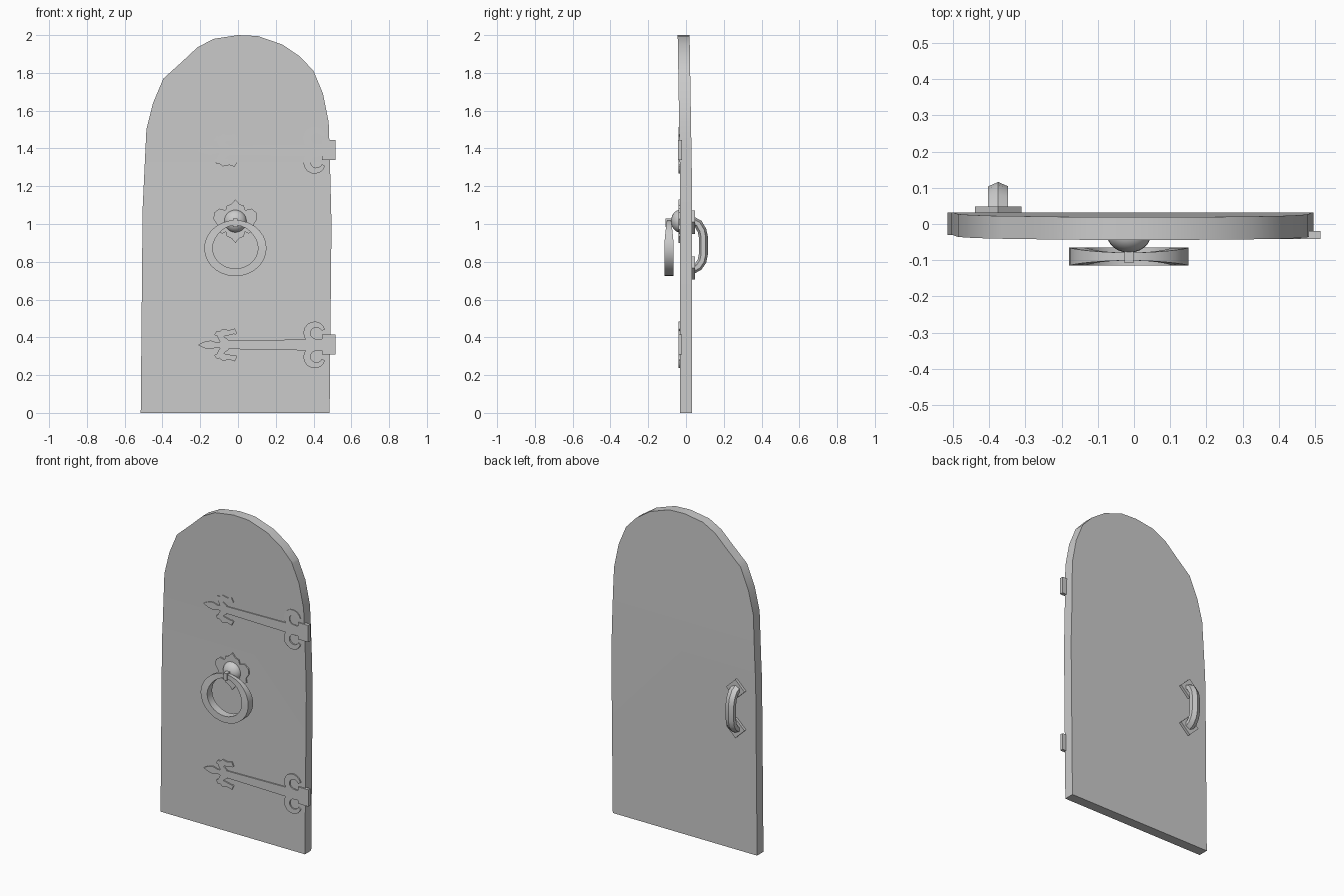
import bpy, bmesh, math
from mathutils import Vector

cube = bpy.data.objects.get("Cube")
if cube:
    bpy.data.objects.remove(cube, do_unlink=True)

grey = bpy.data.materials.new("plain grey")
grey.use_nodes = True
GREY = (0.6, 0.6, 0.6, 1)
grey.diffuse_color = GREY
grey.node_tree.nodes["Principled BSDF"].inputs["Base Color"].default_value = GREY


def finish(bm, name, angle=30):
    bmesh.ops.recalc_face_normals(bm, faces=bm.faces)
    mesh = bpy.data.meshes.new(name)
    bm.to_mesh(mesh)
    bm.free()
    mesh.materials.append(grey)
    mesh.shade_smooth()
    mesh.set_sharp_from_angle(angle=math.radians(angle))
    obj = bpy.data.objects.new(name, mesh)
    bpy.context.collection.objects.link(obj)
    return obj


def add_plate(bm, outline, y0, y1):
    """Extrude an x-z outline from y0 to y1."""
    face = bm.faces.new([bm.verts.new((x, y0, z)) for x, z in outline])
    ext = bmesh.ops.extrude_face_region(bm, geom=[face])["geom"]
    verts = [g for g in ext if isinstance(g, bmesh.types.BMVert)]
    bmesh.ops.translate(bm, verts=verts, vec=(0, y1 - y0, 0))


def add_sweep(bm, rings, closed=False):
    """Skin a list of equal rings of points."""
    loops = [[bm.verts.new(p) for p in ring] for ring in rings]
    n = len(loops[0])
    pairs = list(zip(loops, loops[1:]))
    if closed:
        pairs.append((loops[-1], loops[0]))
    else:
        bm.faces.new(loops[0])
        bm.faces.new(loops[-1])
    for a, b in pairs:
        for i in range(n):
            j = (i + 1) % n
            bm.faces.new((a[i], a[j], b[j], b[i]))


def add_band(bm, path, widths, y0, y1):
    """Flat curled band along an x-z path with a changing half width."""
    pts = [Vector(p) for p in path]
    rings = []
    for i, (p, w) in enumerate(zip(pts, widths)):
        d = (pts[min(i + 1, len(pts) - 1)] - pts[max(i - 1, 0)]).normalized()
        s = Vector((-d.y, d.x)) * w
        a, b = p + s, p - s
        rings.append([(a.x, y0, a.y), (b.x, y0, b.y), (b.x, y1, b.y), (a.x, y1, a.y)])
    add_sweep(bm, rings)


def arc(cx, cz, r, start, end, steps):
    angles = [math.radians(start + (end - start) * i / steps) for i in range(steps + 1)]
    return [(cx + r * math.cos(a), cz + r * math.sin(a)) for a in angles]


# Door leaf: arched slab that leans slightly forward at the top
outline = [(-.515, 0), (-.505, 1.08), (-.485, 1.5), (-.45, 1.64), (-.395, 1.77),
           (-.295, 1.86), (-.215, 1.935), (-.13, 1.98), (0, 2), (.105, 1.995),
           (.235, 1.95), (.33, 1.885), (.4, 1.81), (.45, 1.69), (.48, 1.54),
           (.485, 1.4), (.495, 1), (.485, 0)]
bm = bmesh.new()
add_plate(bm, outline, -.031, .032)
for z in (1.2, 1.4, 1.6, 1.8):
    bmesh.ops.bisect_plane(bm, geom=bm.verts[:] + bm.edges[:] + bm.faces[:],
                           plane_co=(0, 0, z), plane_no=(0, 0, 1))
for v in bm.verts:
    v.co.y -= .013 * max(0, (v.co.z - 1.2) / .8)
finish(bm, "door_leaf")

# Strap hinges: tapered bar, leaf tip, mirrored curls and a wrapped end
for name, z0, front in (("lower_hinge", .36, -.039), ("upper_hinge", 1.39, -.041)):
    back = -.028
    bm = bmesh.new()
    add_band(bm, [(-.14, z0), (-.05, z0), (.46, z0)], [.01, .022, .031], front, back)
    add_band(bm, [(-.21, z0), (-.175, z0), (-.145, z0), (-.115, z0), (-.08, z0)],
             [.002, .018, .023, .014, .012], front, back)
    for s in (1, -1):
        # Leaf curls beside the tip
        curl = [(-.055, .015), (-.085, .03), (-.095, .05), (-.075, .066),
                (-.045, .065), (-.02, .072), (-.008, .058)]
        add_band(bm, [(x, z0 + s * z) for x, z in curl],
                 [.012, .017, .022, .02, .013, .015, .005], front, back)
        add_band(bm, [(-.09, z0 + s * .055), (-.112, z0 + s * .062), (-.122, z0 + s * .052)],
                 [.014, .011, .004], front, back)
        # Open scrolls beside the wrapped end
        scroll = arc(.41, .063, .045, 290, 20, 12)
        add_band(bm, [(x, z0 + s * z) for x, z in scroll],
                 [.006 + .013 * math.sin(math.pi * (i + 2) / 15) for i in range(13)], front, back)
    add_plate(bm, [(.445, z0 - .05), (.515, z0 - .05), (.515, z0 + .055), (.445, z0 + .055)],
              front - .001, -.02)
    finish(bm, name)

# Knocker rosette with pointed ends and round side lobes
CX, CZ = -.014, 1.015
half = [(0, .115), (.022, .09), (.045, .082), (.052, .058), (.085, .066), (.112, .045),
        (.116, .012), (.095, -.02), (.1, -.045), (.07, -.066), (.05, -.056),
        (.045, -.08), (.02, -.092), (0, -.115)]
rosette = half + [(-x, z) for x, z in half[-2:0:-1]]
bm = bmesh.new()
add_plate(bm, [(CX + x, CZ + z) for x, z in rosette], -.039, -.028)
finish(bm, "knocker_rosette")

# Knocker boss
bm = bmesh.new()
bmesh.ops.create_uvsphere(bm, u_segments=24, v_segments=14, radius=.06)
for v in bm.verts:
    v.co = (v.co.x + CX, v.co.y * .8 - .031, v.co.z + CZ)
finish(bm, "knocker_boss", 40)

# Clip holding the ring
bm = bmesh.new()
add_plate(bm, [(CX - .012, .985), (CX + .012, .985), (CX + .012, 1.03), (CX - .012, 1.03)],
          -.108, -.06)
finish(bm, "knocker_clip")

# Knocker ring: flat-sided hoop, thinner where it hangs
bm = bmesh.new()
rings = []
for i in range(28):
    a = 2 * math.pi * i / 28
    c, s = math.cos(a), math.sin(a)
    depth = .025 - .014 * max(0, s) ** 1.5
    inner = .12 + .015 * max(0, s) ** 4
    rings.append([(CX + r * c, -.09 + y, .872 + r * .9 * s)
                  for r, y in ((.165, -depth), (.165, depth), (inner, depth), (inner, -depth))])
add_sweep(bm, rings, closed=True)
finish(bm, "knocker_ring")

# Back pull handle: six-sided bowed grip with a ridge outward
HX = -.375
path = [Vector(p) for p in ((.035, 1.015), (.065, 1), (.085, .965), (.092, .93),
                            (.092, .84), (.085, .805), (.065, .775), (.035, .76))]
bm = bmesh.new()
rings = []
for i, p in enumerate(path):
    d = (path[min(i + 1, 7)] - path[max(i - 1, 0)]).normalized()
    n = Vector((-d.y, d.x))
    ring = []
    for k in range(6):
        a = math.pi * k / 3
        q = p + n * .024 * math.cos(a)
        ring.append((HX + .032 * math.sin(a), q.x, q.y))
    rings.append(ring)
add_sweep(bm, rings)
finish(bm, "pull_handle")

# Diamond mounting plates of the handle
for name, z in (("upper_handle_plate", 1.01), ("lower_handle_plate", .767)):
    bm = bmesh.new()
    add_plate(bm, [(HX - .064, z), (HX, z - .062), (HX + .064, z), (HX, z + .062)], .03, .048)
    finish(bm, name)
